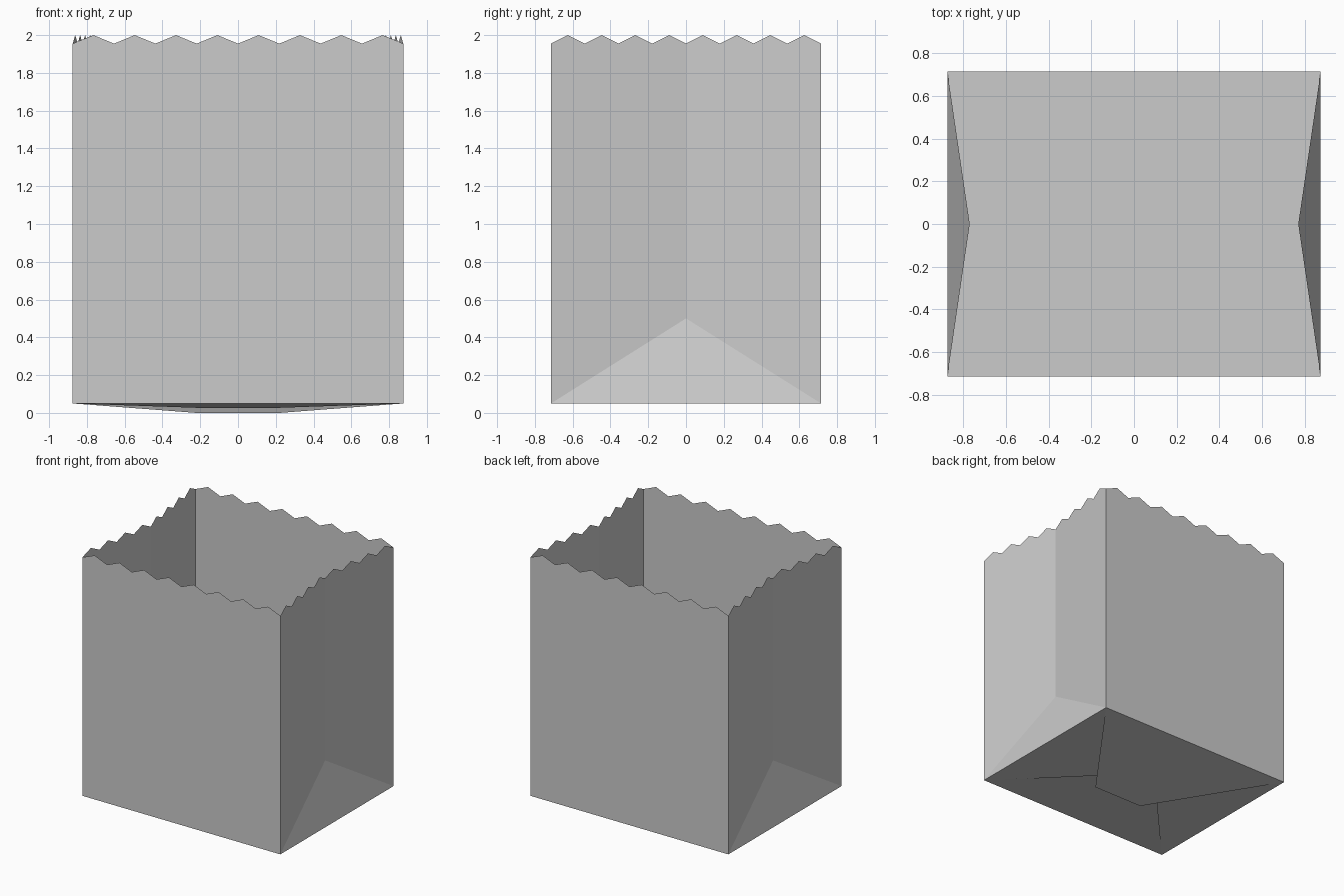
import bpy, bmesh
from mathutils import Vector

if "Cube" in bpy.data.objects:
    bpy.data.objects.remove(bpy.data.objects["Cube"])

W, D = 0.875, 0.715            # half width, half depth
Z0, ZV, ZP = 0.05, 1.955, 2.0  # bottom fold, tooth valley, tooth peak
FOLD_X, FOLD_Z = 0.77, 0.5     # gusset crease


def make_object(name, polygons):
    """One object from a list of polygons, welded along shared folds."""
    bm = bmesh.new()
    for poly in polygons:
        bm.faces.new([bm.verts.new(p) for p in poly])
    bmesh.ops.remove_doubles(bm, verts=bm.verts[:], dist=1e-5)
    mesh = bpy.data.meshes.new(name)
    bm.to_mesh(mesh)
    bm.free()
    obj = bpy.data.objects.new(name, mesh)
    bpy.context.collection.objects.link(obj)
    return obj


def panel(a, b, teeth):
    """Upright panel from bottom point a to b with a zigzag top edge."""
    a, b = Vector(a), Vector(b)
    top = []
    for i in range(2 * teeth + 1):
        p = b.lerp(a, i / (2 * teeth))
        p.z = ZP if i % 2 else ZV
        top.append(p)
    return [a, b] + top


def turned(poly):
    """Rotate a polygon half a turn about z."""
    return [(-p[0], -p[1], p[2]) for p in poly]


# Bag walls: flat front, gusseted side, then the same turned half round
front = panel((-W, -D, Z0), (W, -D, Z0), 8)
crease = (FOLD_X, 0, FOLD_Z)
side_near = panel((W, -D, Z0), crease, 4)
side_far = panel(crease, (W, D, Z0), 4)
side_base = [(W, -D, Z0), (W, D, Z0), crease]
half = [front, side_near, side_far, side_base]
make_object("bag_walls", half + [turned(p) for p in half])

# Flat floor inside the bag
make_object("bag_floor", [[(-W, -D, Z0), (-W, D, Z0), (W, D, Z0), (W, -D, Z0)]])


# Folded bottom flaps, hinged at the front and back edges
def flap(name, hinge_y, end_y, end_z):
    poly = [(-W, hinge_y, Z0), (W, hinge_y, Z0), (0.22, end_y, end_z), (-0.22, end_y, end_z)]
    if hinge_y < end_y:
        poly.reverse()
    make_object(name, [poly])


flap("inner_bottom_flap", -D, 0.0, 0.027)
flap("outer_bottom_flap", D, -0.19, 0.0)
